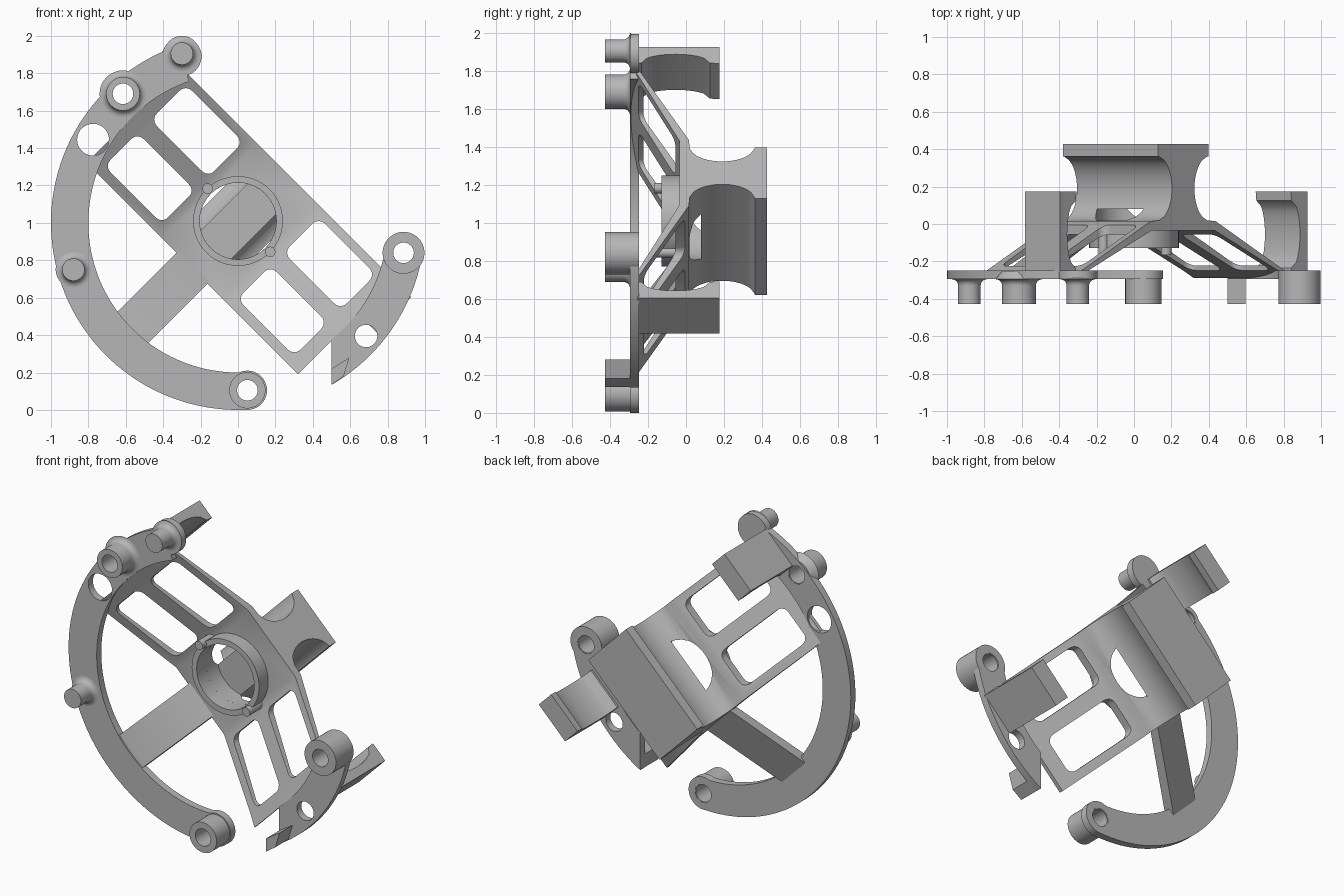
import bpy, bmesh, math
from mathutils import Vector

cube = bpy.data.objects.get("Cube")
if cube:
    bpy.data.objects.remove(cube, do_unlink=True)

grey = bpy.data.materials.new("plain_grey")
grey.use_nodes = True
COLOUR = (0.47, 0.47, 0.47, 1)
grey.diffuse_color = COLOUR
grey.node_tree.nodes["Principled BSDF"].inputs["Base Color"].default_value = COLOUR

FRONT, BACK, TIP = -0.295, -0.248, -0.427   # ring faces and boss ends
V_LO, V_HI = -0.346, 0.372                  # bracket width
S = math.sqrt(0.5)


def straight(x, z, y):
    return Vector((x, y, z))


def tilted(u, v, y):
    """u runs down to the right, v runs up to the right, both at 45 degrees."""
    return Vector(((u + v) * S, y, 1 + (v - u) * S))


def finish(name, bm):
    bmesh.ops.remove_doubles(bm, verts=bm.verts, dist=1e-5)
    bmesh.ops.recalc_face_normals(bm, faces=bm.faces)
    mesh = bpy.data.meshes.new(name)
    bm.to_mesh(mesh)
    bm.free()
    mesh.materials.append(grey)
    ob = bpy.data.objects.new(name, mesh)
    bpy.context.collection.objects.link(ob)
    return ob


def prism(name, points, lo, hi, place):
    """Extrude an outline; place(a, b, depth) gives the position."""
    bm = bmesh.new()
    ends = [[bm.verts.new(place(a, b, d)) for a, b in points] for d in (lo, hi)]
    bm.faces.new(ends[0])
    bm.faces.new(ends[1][::-1])
    n = len(points)
    for i in range(n):
        j = (i + 1) % n
        bm.faces.new((ends[0][i], ends[0][j], ends[1][j], ends[1][i]))
    return finish(name, bm)


def lathe(name, x, z, profile, closed=False, steps=40):
    """Turn a (radius, y) profile about a front-to-back axis."""
    bm = bmesh.new()
    vs = [bm.verts.new((x + r, y, z)) for r, y in profile]
    loop = vs + vs[:1] if closed else vs
    edges = [bm.edges.new(p) for p in zip(loop, loop[1:])]
    bmesh.ops.spin(bm, geom=vs + edges, cent=(x, 0, z), axis=(0, 1, 0),
                   angle=math.tau, steps=steps)
    return finish(name, bm)


def arc(cx, cy, r, a0, a1, n):
    return [(cx + r * math.cos(math.radians(a0 + (a1 - a0) * i / n)),
             cy + r * math.sin(math.radians(a0 + (a1 - a0) * i / n))) for i in range(n + 1)]


def circle(cx, cy, r, n=40):
    return arc(cx, cy, r, 0, 360, n)[:-1]


def cut(ob, cutters):
    bpy.context.view_layer.objects.active = ob
    for c in cutters:
        c.hide_render = True
        m = ob.modifiers.new("cut", "BOOLEAN")
        m.operation, m.solver, m.object = "DIFFERENCE", "EXACT", c
        bpy.ops.object.modifier_apply(modifier=m.name)
        bpy.data.objects.remove(c, do_unlink=True)


def hole(x, z, r, lo=-0.6, hi=0.0):
    return prism("hole_cutter", circle(x, z, r), lo, hi, straight)


def window(u0, u1, v0, v1, r=0.045):
    pts = (arc(u1 - r, v1 - r, r, 0, 90, 6) + arc(u0 + r, v1 - r, r, 90, 180, 6)
           + arc(u0 + r, v0 + r, r, 180, 270, 6) + arc(u1 - r, v0 + r, r, 270, 360, 6))
    return prism("window_cutter", pts, -0.5, 0.016, tilted)


parts = []

# Bracket: splayed legs, middle plate, waisted neck and rear slab in one profile
half = [(0.24, -0.035), (0.72, -0.25), (0.80, -0.29), (0.80, -0.265), (0.245, 0.015)]
for i in range(19):
    t = i / 9 - 1
    half.append((0.085 + 0.115 * (1 - math.sqrt(1 - (0.985 * t) ** 2)), 0.19 + 0.17 * t))
half += [(0.19, 0.362), (0.19, 0.427)]
profile = half + [(-u, y) for u, y in reversed(half)]
bracket = prism("bracket", profile, V_LO, V_HI, lambda u, y, v: tilted(u, v, y))
cut(bracket, [window(u0, u1, v0, v1) for u0, u1 in ((-0.72, -0.285), (0.285, 0.715))
              for v0, v1 in ((-0.29, -0.04), (0.06, 0.325))])
cut(bracket, [hole(0, 1.01, 0.205, -0.3, 0.08)])
parts.append(bracket)

# Central collar with two small pins
parts.append(lathe("collar", 0, 1.01, [(0.24, -0.02), (0.24, -0.128), (0.205, -0.128),
                                       (0.205, -0.02)], closed=True, steps=56))
for x, z in ((-0.163, 1.183), (0.172, 0.845)):
    parts.append(lathe("collar_pin", x, z, [(0, -0.165), (0.028, -0.165), (0.028, -0.02),
                                            (0, -0.02)], steps=20))

# Open ring with rounded ends
ring = prism("ring", arc(0, 1, 1.0, 109, 273.2, 72) + arc(0, 1, 0.8, 273.2, 109, 72),
             FRONT, BACK, straight)
ring_end_low = prism("ring_end_low", circle(0.05, 0.105, 0.105), FRONT, BACK, straight)
ring_end_top = prism("ring_end_top", circle(-0.3, 1.89, 0.105), FRONT, BACK, straight)
cut(ring, [hole(-0.615, 1.69, 0.06), hole(-0.775, 1.445, 0.085), hole(0.05, 0.105, 0.06)])
cut(ring_end_low, [hole(0.05, 0.105, 0.06)])

# Short ring segment on the other side
segment = prism("ring_segment", arc(0, 1, 1.0, -60, -10.2, 24) + arc(0, 1, 0.8, -10.2, -51.3, 24),
                FRONT, BACK, straight)
segment_end = prism("ring_segment_end", circle(0.885, 0.84, 0.112), FRONT, BACK, straight)
cut(segment, [hole(0.685, 0.395, 0.06), hole(0.885, 0.84, 0.06)])
cut(segment_end, [hole(0.885, 0.84, 0.06)])
parts += [ring, ring_end_low, ring_end_top, segment, segment_end]

# Cut-off boss remnant at the segment tip
parts.append(prism("tip_block", [(0.5, 0.135), (0.565, 0.18), (0.595, 0.28), (0.5, 0.22)],
                   TIP, BACK - 0.01, straight))

# Hollow bosses and solid pins, some flared at the foot
for x, z, r, flare in ((-0.615, 1.69, 0.09, 0.035), (0.05, 0.105, 0.097, 0.0),
                       (0.885, 0.84, 0.112, 0.0)):
    foot = [(r + flare * (1 - math.sin(a)), FRONT - flare * (1 - math.cos(a)))
            for a in (i * math.pi / 12 for i in range(7))] if flare else []
    parts.append(lathe("boss", x, z, [(0.055, TIP), (0.055, BACK - 0.002), (r, BACK - 0.002)]
                       + foot + [(r, TIP)], closed=True))
for x, z in ((-0.88, 0.75), (-0.3, 1.905)):
    foot = [(0.06 + 0.035 * (1 - math.sin(a)), FRONT - 0.035 * (1 - math.cos(a)))
            for a in (i * math.pi / 12 for i in range(7))]
    parts.append(lathe("pin", x, z, [(0, BACK - 0.005), (0.06, BACK - 0.005)] + foot
                       + [(0.06, TIP), (0, TIP)]))

# Rear hooks with a hollowed inner side
hook = [(0.935, 0.175), (0.935, BACK - 0.01), (0.815, BACK - 0.01)]
for i in range(13):
    t = i / 6 - 1
    hook.append((0.815 + 0.065 * math.sqrt(max(0, 1 - t * t)), -0.055 + 0.18 * t))
hook.append((0.81, 0.175))
for name, side in (("upper_hook", -1), ("lower_hook", 1)):
    parts.append(prism(name, [(side * s, y) for s, y in hook], 0.11, 0.375,
                       lambda u, y, v: tilted(u, v, y)))

# Side strut sloping from the plate out to the ring
strut = [(-0.33, -0.035), (-0.33, 0.03), (-0.84, -0.25), (-0.84, -0.285), (-0.78, -0.285)]
parts.append(prism("side_strut", strut, -0.12, 0.115, lambda v, y, u: tilted(u, v, y)))

# Smooth the curved faces and keep the edges sharp
bpy.ops.object.select_all(action="DESELECT")
for ob in parts:
    ob.select_set(True)
bpy.context.view_layer.objects.active = parts[0]
bpy.ops.object.shade_smooth_by_angle(angle=math.radians(30))
